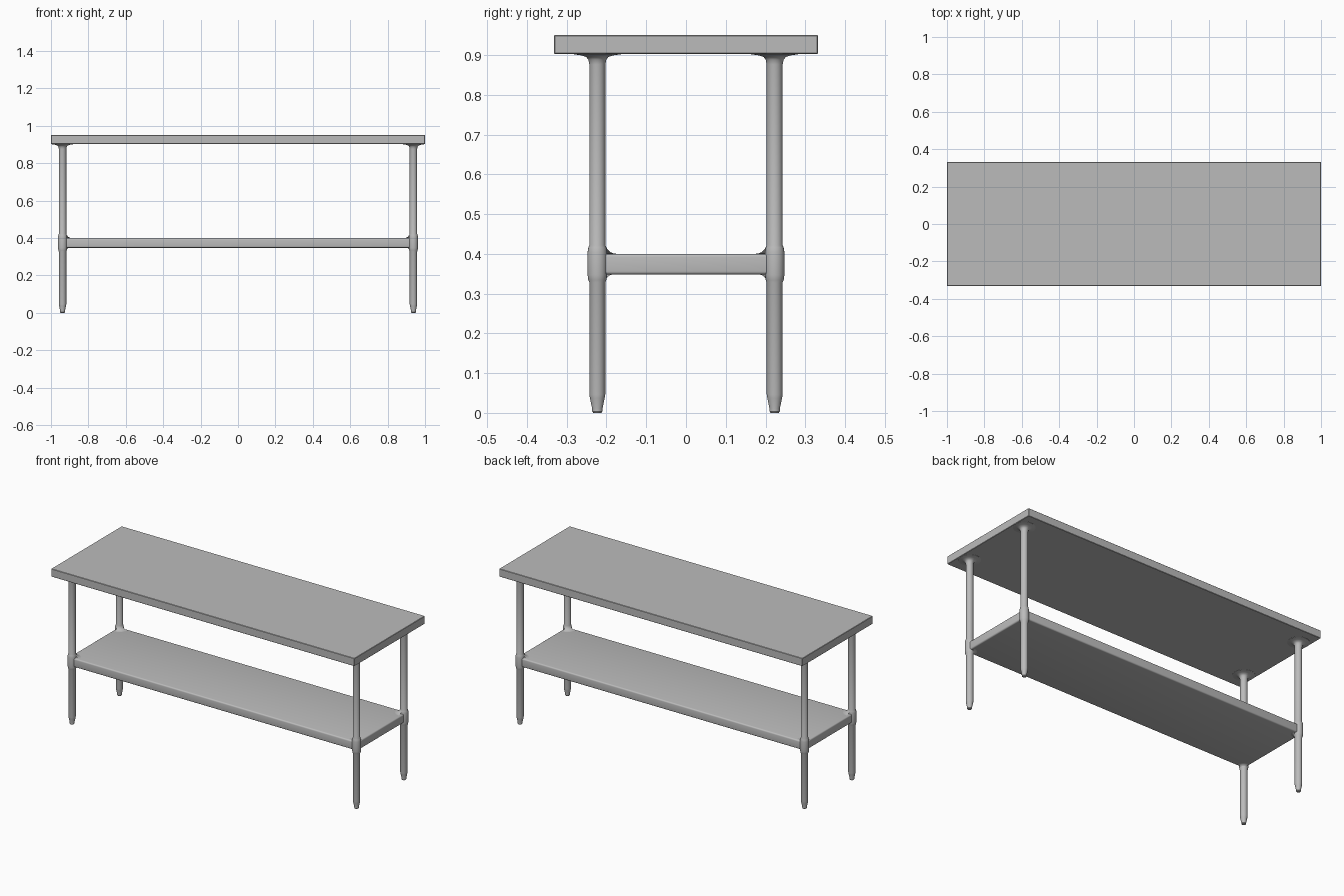
import bpy, bmesh, math
from mathutils import Matrix, Vector

cube = bpy.data.objects.get("Cube")
if cube:
    bpy.data.objects.remove(cube, do_unlink=True)

LEG_X, LEG_Y, LEG_R = 0.938, 0.223, 0.02
SHELF_LOW, SHELF_HIGH = 0.348, 0.40
TOP_LOW, TOP_HIGH = 0.903, 0.95

steel = bpy.data.materials.new("brushed_steel")
steel.use_nodes = True
colour = (0.50, 0.50, 0.50, 1)
steel.diffuse_color = colour
steel.node_tree.nodes["Principled BSDF"].inputs["Base Color"].default_value = colour


def finish(bm, name):
    """Turn a bmesh into a smooth shaded object with crisp edges."""
    bmesh.ops.recalc_face_normals(bm, faces=bm.faces)
    mesh = bpy.data.meshes.new(name)
    bm.to_mesh(mesh)
    bm.free()
    mesh.materials.append(steel)
    obj = bpy.data.objects.new(name, mesh)
    bpy.context.collection.objects.link(obj)
    bpy.ops.object.select_all(action="DESELECT")
    obj.select_set(True)
    bpy.context.view_layer.objects.active = obj
    bpy.ops.object.shade_smooth_by_angle(angle=math.radians(35))
    return obj


def slab(name, half_x, half_y, low, high, bevel, segments):
    bm = bmesh.new()
    bmesh.ops.create_cube(bm, size=1)
    bmesh.ops.scale(bm, vec=(2 * half_x, 2 * half_y, high - low), verts=bm.verts)
    bmesh.ops.translate(bm, vec=(0, 0, (low + high) / 2), verts=bm.verts)
    bmesh.ops.bevel(bm, geom=bm.edges[:], offset=bevel, segments=segments,
                    profile=0.5, affect="EDGES")
    return finish(bm, name)


def lathe(name, profile, x, y, start=0.0, sweep=math.tau, steps=24):
    """Spin (radius, height) points around a vertical axis at x, y."""
    bm = bmesh.new()
    verts = [bm.verts.new((r, 0, z)) for r, z in profile]
    edges = [bm.edges.new(pair) for pair in zip(verts, verts[1:])]
    bmesh.ops.rotate(bm, verts=verts, cent=(0, 0, 0),
                     matrix=Matrix.Rotation(start, 3, "Z"))
    bmesh.ops.spin(bm, geom=verts + edges, cent=(0, 0, 0), axis=(0, 0, 1),
                   angle=sweep, steps=steps)
    bmesh.ops.remove_doubles(bm, verts=bm.verts, dist=0.0001)
    bmesh.ops.translate(bm, vec=Vector((x, y, 0)), verts=bm.verts)
    return finish(bm, name)


def fillet(base, direction, radius):
    """Concave quarter curve from a flat surface up or down onto the leg."""
    points = []
    for i in range(7):
        a = math.radians(15 * i)
        points.append((LEG_R + radius * (1 - math.sin(a)),
                       base + direction * radius * (1 - math.cos(a))))
    return points


# Work surface and lower shelf
slab("table_top", 1.0, 0.332, TOP_LOW, TOP_HIGH, 0.002, 1)
slab("lower_shelf", LEG_X + 0.013, LEG_Y + 0.013, SHELF_LOW, SHELF_HIGH, 0.008, 4)

# Leg with tapered foot, shelf collar and flared mounting flange
leg_profile = [
    (0, 0), (0.010, 0), (0.013, 0.004), (0.013, 0.011), (0.0185, 0.037),
    (LEG_R, 0.046), (LEG_R, 0.328), (0.0225, 0.334), (0.0245, 0.347),
    (0.0245, 0.404), (0.0225, 0.416), (LEG_R, 0.422), (LEG_R, 0.876),
    (0.0225, 0.888), (0.028, 0.895), (0.040, 0.899), (0.060, 0.902),
    (0.060, TOP_LOW + 0.002),
]

for side, sx in (("left", 1), ("right", -1)):
    for end, sy in (("front", -1), ("back", 1)):
        x, y = sx * LEG_X, sy * LEG_Y
        lathe(f"{end}_{side}_leg", leg_profile, x, y)
        # Welded corner fillets facing the inside of the shelf
        inward = math.atan2(-sy, -sx) - math.pi / 4
        for place, base, direction, radius in (
                ("upper", SHELF_HIGH, 1, 0.028), ("lower", SHELF_LOW, -1, 0.020)):
            lathe(f"{end}_{side}_{place}_fillet", fillet(base, direction, radius),
                  x, y, inward, math.pi / 2, 8)
